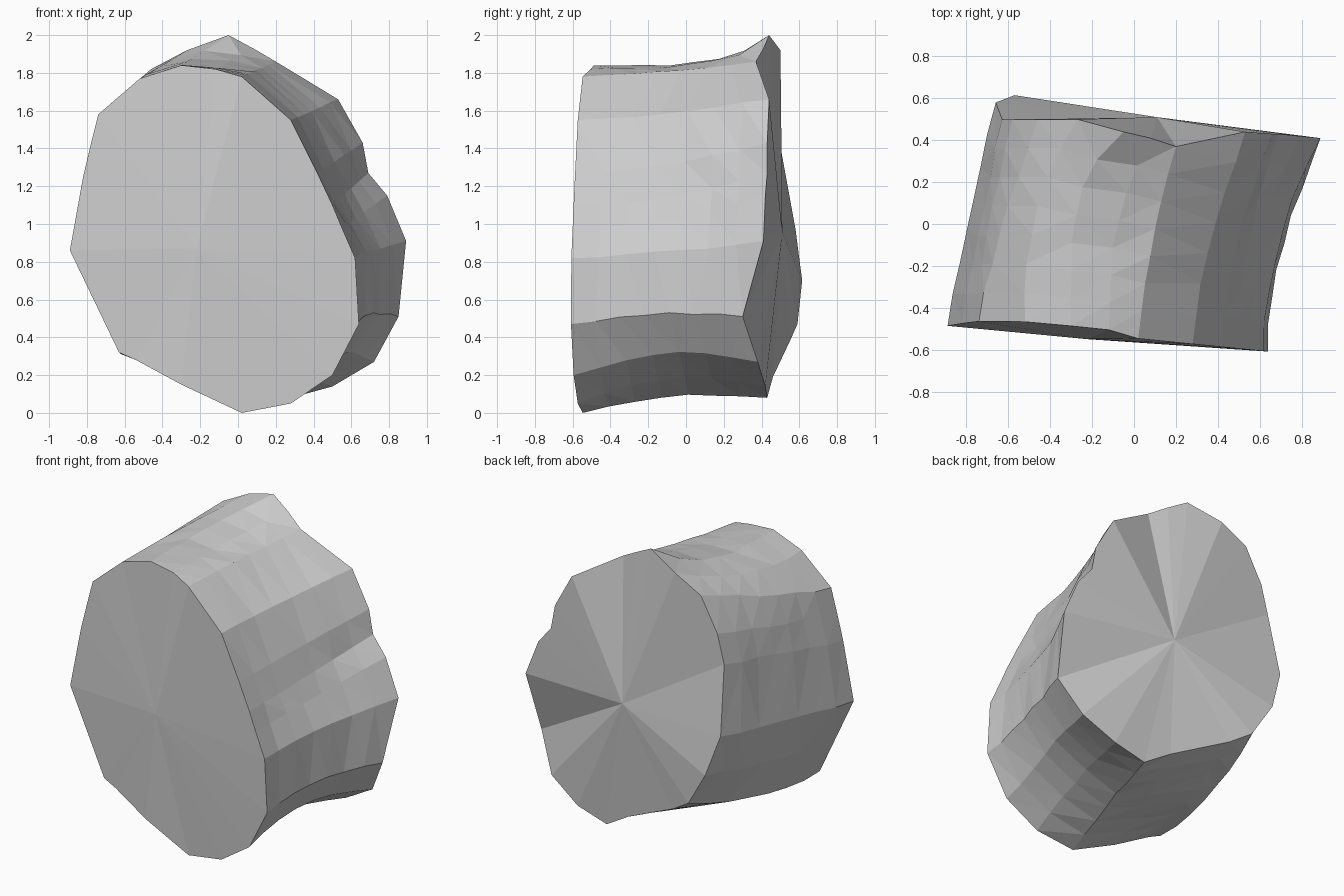
import bpy, bmesh, random, math

if "Cube" in bpy.data.objects:
    bpy.data.objects.remove(bpy.data.objects["Cube"])

random.seed(4)

# Lengthwise rails: front (x, z), back (x, y, z)
RAILS = [
    ((-.89, .86), (-.66, .58, .97)), ((-.82, 1.25), (-.63, .5, 1.41)),
    ((-.78, 1.42), (-.58, .5, 1.6)), ((-.74, 1.58), (-.46, .5, 1.82)),
    ((-.52, 1.77), (-.27, .5, 1.92)), ((-.3, 1.84), (-.05, .44, 2)),
    ((-.12, 1.82), (.08, .41, 1.93)), ((.02, 1.78), (.2, .37, 1.86)),
    ((.28, 1.55), (.53, .44, 1.66)), ((.42, 1.27), (.66, .43, 1.43)),
    ((.5, 1.1), (.69, .43, 1.27)), ((.55, .98), (.79, .42, 1.15)),
    ((.62, .82), (.89, .41, .91)), ((.64, .47), (.85, .3, .51)),
    ((.5, .2), (.72, .38, .27)), ((.28, .05), (.5, .42, .14)),
    ((.02, 0), (.28, .43, .08)), ((-.3, .15), (.1, .46, .19)),
    ((-.54, .28), (-.29, .55, .38)), ((-.63, .32), (-.43, .59, .47)),
    ((-.76, .59), (-.57, .615, .7)),
]
STEPS = 7


def hump(i, centre, width):
    return math.exp(-((i - centre) / width) ** 2)


def front_y(x, z):
    return -.545 - .1 * max(x, -.6) + (.03 * (z - .9) if x < 0 else 0)


def rail_point(i, t):
    (fx, fz), (bx, by, bz) = RAILS[i]
    # Late flare near the crest and along the right side
    e = t ** (1.1 + 3.2 * hump(i, 5, 1.1) + .9 * hump(i, 11, 3))
    wave = math.sin(math.pi * t)
    waist = hump(i, 14.6, 1.7) * wave        # hollow under the right side
    belly = hump(i, 18.8, 1.3) * wave        # swelling at lower left
    chip = random.uniform(-.006, .006) if 0 < t < 1 else 0
    fy = front_y(fx, fz)
    return (fx + (bx - fx) * e - .02 * waist - .03 * belly + chip,
            fy + (by - fy) * t,
            fz + (bz - fz) * e + .1 * waist - .05 * belly + chip)


bm = bmesh.new()
n = len(RAILS)
rings = [[bm.verts.new(rail_point(i, s / STEPS)) for i in range(n)]
         for s in range(STEPS + 1)]

# Faceted side wall
for a, b in zip(rings, rings[1:]):
    for i in range(n):
        j = (i + 1) % n
        bm.faces.new((a[i], a[j], b[j], b[i]))

# End caps as triangle fans
for ring, pos in ((rings[0], (-.22, -.55, .87)), (rings[-1], (.11, .51, .955))):
    hub = bm.verts.new(pos)
    for i in range(n):
        bm.faces.new((ring[i], ring[(i + 1) % n], hub))

bmesh.ops.triangulate(bm, faces=[f for f in bm.faces if len(f.verts) > 3])
bmesh.ops.recalc_face_normals(bm, faces=bm.faces)

mesh = bpy.data.meshes.new("rock_chunk")
bm.to_mesh(mesh)
bm.free()
bpy.context.collection.objects.link(bpy.data.objects.new("rock_chunk", mesh))
